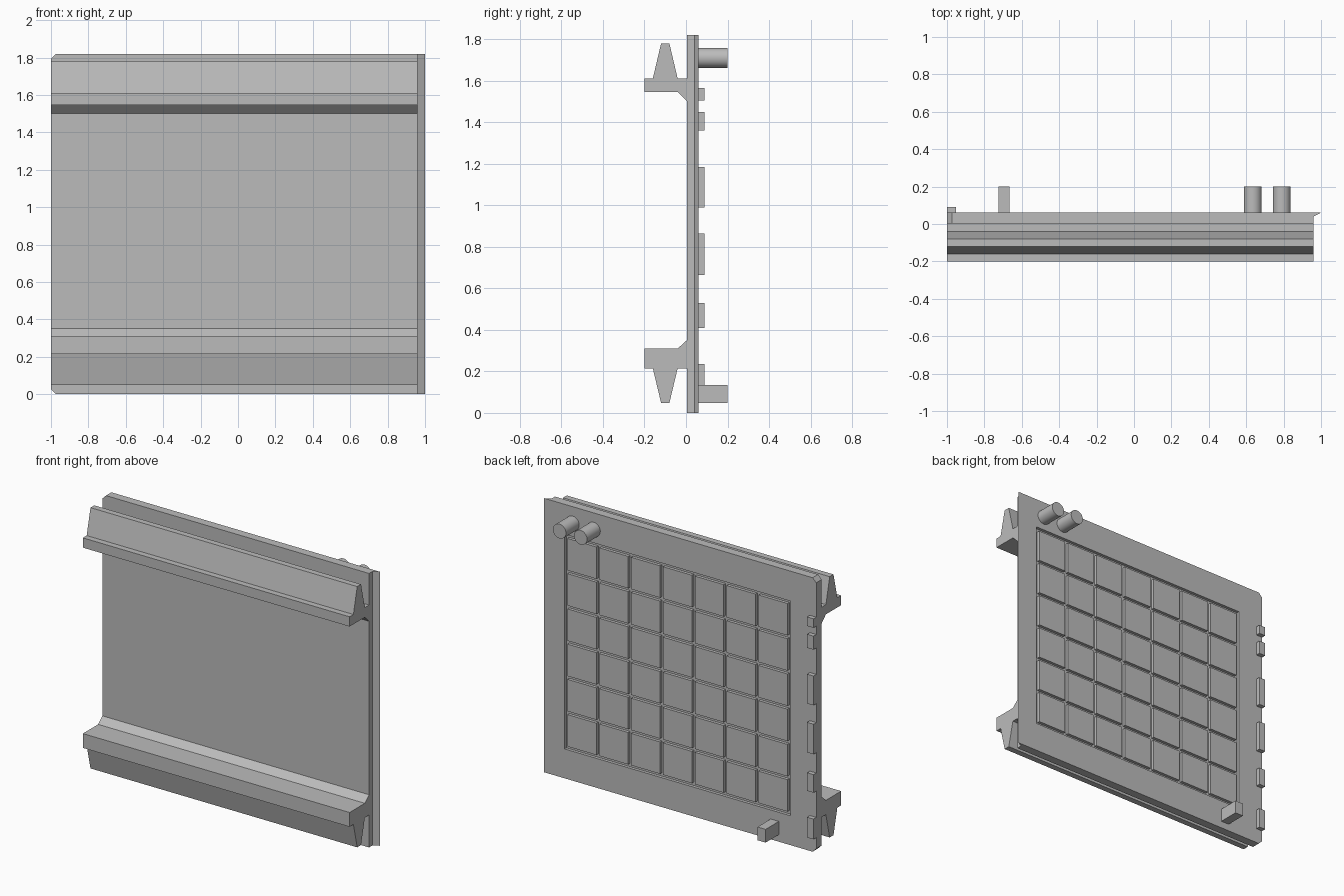
import bpy
import bmesh
import math
from mathutils import Matrix, Vector

if "Cube" in bpy.data.objects:
    bpy.data.objects.remove(bpy.data.objects["Cube"], do_unlink=True)

grey = bpy.data.materials.new("plain_grey")
grey.use_nodes = True
grey.diffuse_color = (0.5, 0.5, 0.5, 1)
grey.node_tree.nodes["Principled BSDF"].inputs["Base Color"].default_value = (0.5, 0.5, 0.5, 1)

LEFT, RIGHT, HEIGHT = -1.0, 0.96, 1.82
FRONT, BACK, PEG_END = 0.004, 0.061, 0.2


def finish(name, bm):
    bmesh.ops.recalc_face_normals(bm, faces=bm.faces)
    mesh = bpy.data.meshes.new(name)
    bm.to_mesh(mesh)
    bm.free()
    mesh.materials.append(grey)
    obj = bpy.data.objects.new(name, mesh)
    bpy.context.collection.objects.link(obj)
    return obj


def add_box(bm, low, high):
    low, high = Vector(low), Vector(high)
    place = Matrix.Translation((low + high) / 2) @ Matrix.Diagonal((*(high - low), 1))
    bmesh.ops.create_cube(bm, size=1, matrix=place)


def box(name, low, high):
    bm = bmesh.new()
    add_box(bm, low, high)
    return finish(name, bm)


def extrude(name, points, offset):
    bm = bmesh.new()
    face = bm.faces.new([bm.verts.new(p) for p in points])
    moved = bmesh.ops.extrude_face_region(bm, geom=[face])["geom"]
    verts = [v for v in moved if isinstance(v, bmesh.types.BMVert)]
    bmesh.ops.translate(bm, verts=verts, vec=offset)
    return finish(name, bm)


# Main panel with a tapered lip on one side
section = [(LEFT, FRONT), (RIGHT, FRONT), (RIGHT, 0.04), (1, BACK), (LEFT, BACK)]
panel = extrude("panel", [(x, y, 0) for x, y in section], (0, 0, HEIGHT))

# Clipped corners on the other side
bm = bmesh.new()
bm.from_mesh(panel.data)
corners = [e for e in bm.edges
           if all(v.co.x < LEFT + 0.001 for v in e.verts)
           and abs(e.verts[0].co.z - e.verts[1].co.z) < 0.001]
bmesh.ops.bevel(bm, geom=corners, offset=0.027, segments=1, affect="EDGES")
bm.to_mesh(panel.data)
bm.free()

# Recess in the back
COLUMNS, ROWS, PITCH, GAP, FLOOR = 7, 6, 0.234, 0.022, 0.041
X0, Z0 = -0.81, 0.195
cutter = box("recess_cutter", (X0, FLOOR, Z0),
             (X0 + COLUMNS * PITCH + GAP, 0.1, Z0 + ROWS * PITCH + GAP))
cutter.hide_render = True
cutter.hide_viewport = True
cut = panel.modifiers.new("recess", "BOOLEAN")
cut.operation = "DIFFERENCE"
cut.solver = "EXACT"
cut.object = cutter
bpy.context.view_layer.objects.active = panel
bpy.ops.object.modifier_apply(modifier=cut.name)
bpy.data.objects.remove(cutter, do_unlink=True)

# Square pads inside the recess
bm = bmesh.new()
for column in range(COLUMNS):
    for row in range(ROWS):
        x = X0 + GAP + column * PITCH
        z = Z0 + GAP + row * PITCH
        size = PITCH - GAP
        add_box(bm, (x, FLOOR - 0.005, z), (x + size, BACK, z + size))
finish("grid_pads", bm)


# Front rails with a tapered tongue
def rail(name, root, shelf, edge, tip):
    profile = [(0.01, root - (shelf - root) * 0.2), (FRONT, root), (-0.04, shelf),
               (-0.2, shelf), (-0.2, edge), (-0.16, edge), (-0.12, tip),
               (-0.08, tip), (-0.04, edge), (0.01, edge)]
    extrude(name, [(LEFT, y, z) for y, z in profile], (RIGHT - LEFT, 0, 0))


rail("upper_rail", 1.502, 1.545, 1.61, 1.78)
rail("lower_rail", 0.35, 0.31, 0.215, 0.048)

# Coding tabs along the back edge
bm = bmesh.new()
for low, high in [(0.1, 0.235), (0.41, 0.53), (0.665, 0.865),
                  (0.99, 1.185), (1.36, 1.45), (1.505, 1.565)]:
    add_box(bm, (LEFT, BACK - 0.005, low), (-0.953, 0.09, high))
finish("edge_tabs", bm)

# Square peg
box("square_peg", (-0.725, BACK - 0.005, 0.047), (-0.665, PEG_END, 0.135))

# Pair of round pegs
for side, x in (("inner", 0.635), ("outer", 0.79)):
    bm = bmesh.new()
    start = BACK - 0.005
    place = Matrix.Translation((x, (start + PEG_END) / 2, 1.71)) @ Matrix.Rotation(math.pi / 2, 4, "X")
    bmesh.ops.create_cone(bm, cap_ends=True, segments=32, radius1=0.048, radius2=0.048,
                          depth=PEG_END - start, matrix=place)
    peg = finish(side + "_round_peg", bm)
    bpy.ops.object.select_all(action="DESELECT")
    peg.select_set(True)
    bpy.context.view_layer.objects.active = peg
    bpy.ops.object.shade_smooth_by_angle(angle=math.radians(30))
